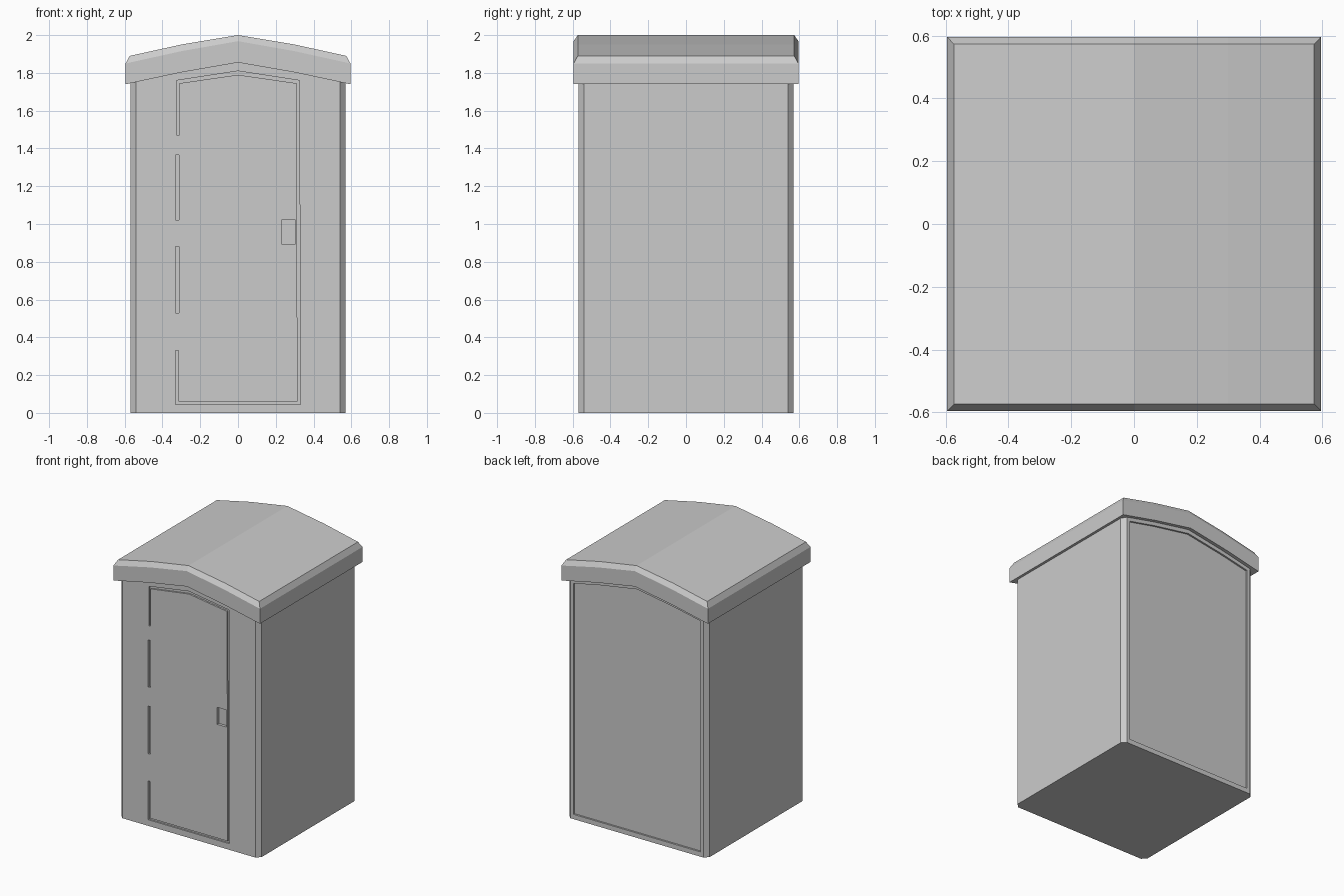
import bpy, bmesh

if "Cube" in bpy.data.objects:
    bpy.data.objects.remove(bpy.data.objects["Cube"])


def new_object(name, bm):
    bmesh.ops.recalc_face_normals(bm, faces=bm.faces)
    mesh = bpy.data.meshes.new(name)
    bm.to_mesh(mesh)
    bm.free()
    ob = bpy.data.objects.new(name, mesh)
    bpy.context.collection.objects.link(ob)
    return ob


def mirror_half(half):
    """Profile of (x, half depth, z) from the centre outward -> full width."""
    return [(-x, y, z) for x, y, z in reversed(half[1:])] + half


def loft(name, levels):
    """Stack rings, each a profile walked along the front and returned along the back."""
    bm = bmesh.new()
    rings = []
    for half in levels:
        prof = mirror_half(half)
        loop = [(x, -y, z) for x, y, z in prof] + [(x, y, z) for x, y, z in reversed(prof)]
        rings.append([bm.verts.new(p) for p in loop])
    n = len(rings[0])
    for a, b in zip(rings, rings[1:]):
        for i in range(n):
            j = (i + 1) % n
            bm.faces.new((a[i], a[j], b[j], b[i]))
    for r in (rings[0], rings[-1]):
        for i in range(n // 2 - 1):
            bm.faces.new((r[i], r[i + 1], r[n - 2 - i], r[n - 1 - i]))
    return new_object(name, bm)


def prism(name, pts, y0, y1):
    """Extrude an x-z outline from y0 to y1."""
    bm = bmesh.new()
    face = bm.faces.new([bm.verts.new((x, y0, z)) for x, z in pts])
    out = bmesh.ops.extrude_face_region(bm, geom=[face])
    verts = [v for v in out["geom"] if isinstance(v, bmesh.types.BMVert)]
    bmesh.ops.translate(bm, verts=verts, vec=(0, y1 - y0, 0))
    return new_object(name, bm)


def rect(x0, x1, z0, z1):
    return [(x0, z0), (x1, z0), (x1, z1), (x0, z1)]


def cut(target, cutter):
    cutter.hide_render = True
    mod = target.modifiers.new("cut", "BOOLEAN")
    mod.operation = "DIFFERENCE"
    mod.solver = "EXACT"
    mod.object = cutter
    bpy.context.view_layer.objects.active = target
    bpy.ops.object.modifier_apply(modifier=mod.name)
    bpy.data.objects.remove(cutter)


# Cabin body with chamfered corners and a gabled top tucked into the roof
plan = [(0, .57, 1.885), (.3, .57, 1.835), (.54, .57, 1.785), (.57, .54, 1.78)]
body = loft("cabin_body", [[(x, y, 0) for x, y, _ in plan], plan])

# Roof slab with bevelled upper rim
E = .595
loft("roof", [
    [(0, E, 1.855), (.3, E, 1.803), (E, E, 1.74)],
    [(0, E, 1.968), (.3, E, 1.915), (E, E, 1.85)],
    [(0, .573, 2.0), (.3, .573, 1.95), (.573, .573, 1.89)],
])

# Door seam: bottom, latch side and gabled top in one strip
F, D = -.6, -.558
cut(body, prism("door_seam", [
    (-.33, .33), (-.33, .045), (.33, .045), (.325, 1.76), (0, 1.81), (-.325, 1.76), (-.325, 1.47),
    (-.31, 1.47), (-.31, 1.745), (0, 1.79), (.31, 1.745), (.315, .06), (-.315, .06), (-.315, .33)], F, D))

# Hinge side seams, interrupted by the flush hinges
for z0, z1 in ((.53, .88), (1.02, 1.365)):
    cut(body, prism("hinge_seam", rect(-.33, -.312, z0, z1), F, D))

# Recessed latch
cut(body, prism("latch_recess", rect(.23, .305, .895, 1.02), F, -.55))

# Recessed back panel
cut(body, prism("back_panel_recess", [
    (-.515, .035), (.515, .035), (.515, 1.73), (.3, 1.775), (0, 1.825),
    (-.3, 1.775), (-.515, 1.73)], .557, .6))
